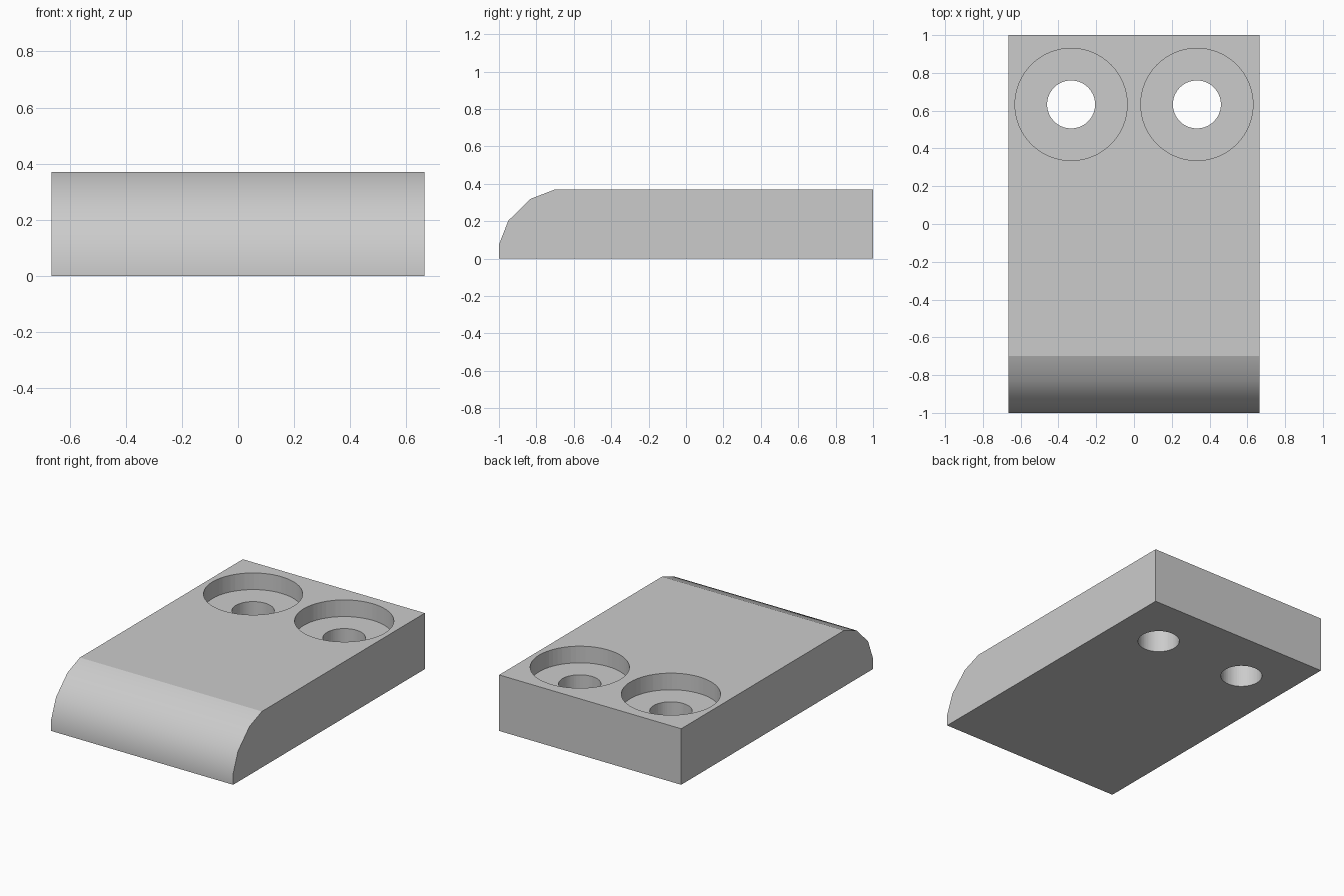
import bpy, bmesh
from math import tau

cube = bpy.data.objects.get("Cube")
if cube:
    bpy.data.objects.remove(cube, do_unlink=True)

HALF_WIDTH = 0.665
HEIGHT = 0.37
FLOOR = 0.26          # level of the counterbore seats

grey = bpy.data.materials.new("plain grey")
grey.use_nodes = True
colour = (0.6, 0.6, 0.6, 1)
grey.diffuse_color = colour
grey.node_tree.nodes["Principled BSDF"].inputs["Base Color"].default_value = colour


def to_object(bm, name):
    bmesh.ops.recalc_face_normals(bm, faces=bm.faces)
    mesh = bpy.data.meshes.new(name)
    bm.to_mesh(mesh)
    bm.free()
    obj = bpy.data.objects.new(name, mesh)
    mesh.materials.append(grey)
    bpy.context.collection.objects.link(obj)
    return obj


# Block: side profile with a rounded nose, extruded across the width
profile = [(-1, 0), (-1, 0.075), (-0.95, 0.203), (-0.83, 0.32),
           (-0.7, HEIGHT), (1, HEIGHT), (1, 0)]
bm = bmesh.new()
side = bm.faces.new([bm.verts.new((-HALF_WIDTH, y, z)) for y, z in profile])
grown = bmesh.ops.extrude_face_region(bm, geom=[side])["geom"]
bmesh.ops.translate(bm, vec=(2 * HALF_WIDTH, 0, 0),
                    verts=[v for v in grown if isinstance(v, bmesh.types.BMVert)])
# Crisp line where the nose meets the flat top
for e in bm.edges:
    if all(abs(v.co.y + 0.7) < 0.001 for v in e.verts):
        e.smooth = False
block = to_object(bm, "block")


# Counterbored bolt hole: stepped profile turned about a vertical axis
def bolt_hole_cutter(name, x, y, bore=0.127, seat=0.297):
    steps = [(0, -0.1), (bore, -0.1), (bore, FLOOR),
             (seat, FLOOR), (seat, 0.5), (0, 0.5)]
    bm = bmesh.new()
    verts = [bm.verts.new((r, 0, z)) for r, z in steps]
    edges = [bm.edges.new(pair) for pair in zip(verts, verts[1:])]
    bmesh.ops.spin(bm, geom=verts + edges, cent=(0, 0, 0), axis=(0, 0, 1),
                   angle=tau, steps=64)
    bmesh.ops.remove_doubles(bm, verts=bm.verts, dist=0.0005)
    bmesh.ops.translate(bm, vec=(x, y, 0), verts=bm.verts)
    cutter = to_object(bm, name)
    cutter.hide_render = True
    return cutter


bpy.ops.object.select_all(action="DESELECT")
block.select_set(True)
bpy.context.view_layer.objects.active = block
for name, x in (("left_hole", 0.333), ("right_hole", -0.333)):
    cutter = bolt_hole_cutter(name, x, 0.633)
    mod = block.modifiers.new(name, "BOOLEAN")
    mod.operation = "DIFFERENCE"
    mod.solver = "EXACT"
    mod.object = cutter
    bpy.ops.object.modifier_apply(modifier=name)
    bpy.data.objects.remove(cutter, do_unlink=True)

bpy.ops.object.shade_smooth_by_angle(angle=0.6, keep_sharp_edges=True)
